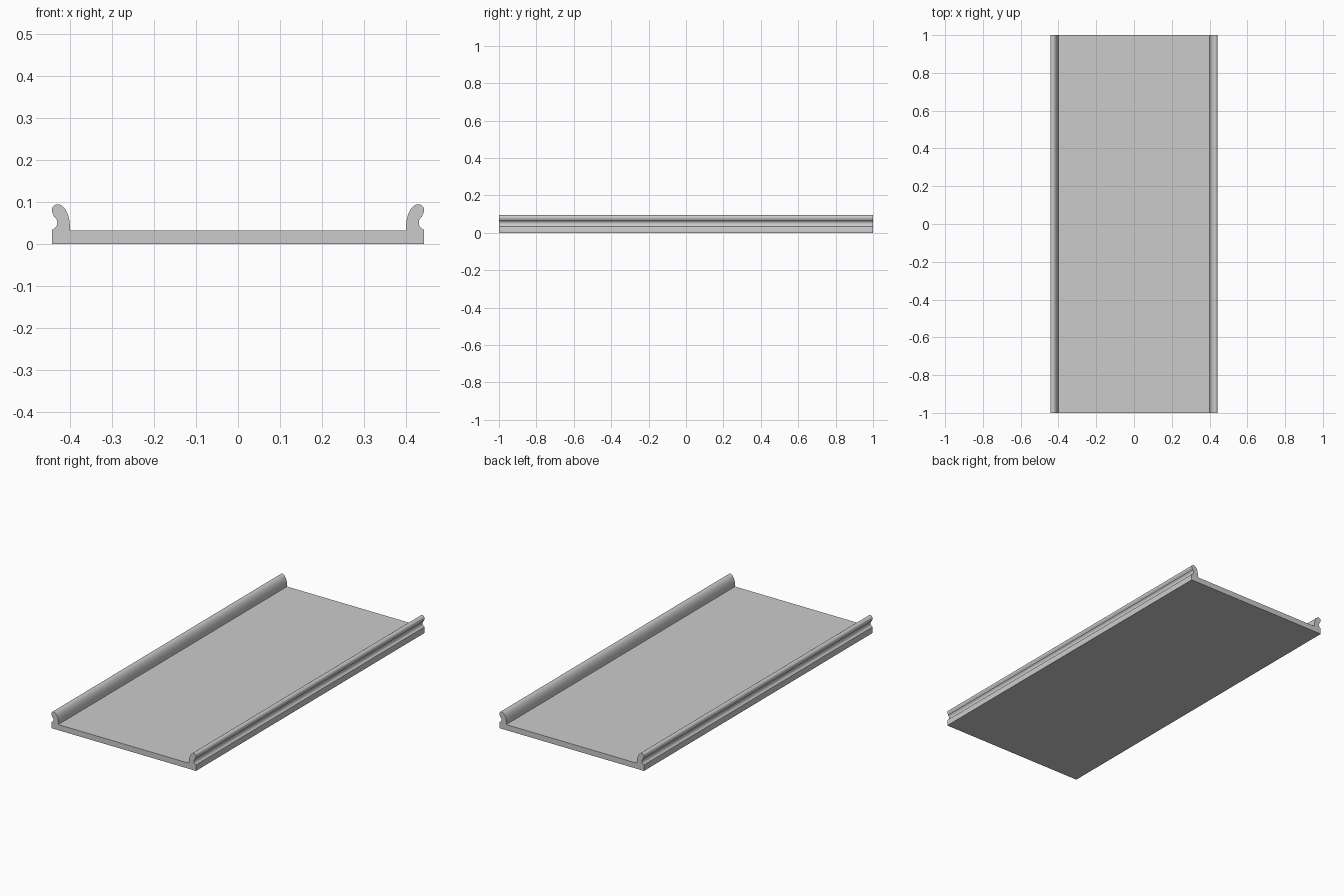
import bpy, bmesh
from math import cos, sin, radians

cube = bpy.data.objects.get("Cube")
if cube:
    bpy.data.objects.remove(cube, do_unlink=True)

LENGTH = 2.0
HALF_WIDTH = 0.443
FLOOR_TOP = 0.031

grey = bpy.data.materials.new("light_grey")
grey.use_nodes = True
grey.diffuse_color = (0.6, 0.6, 0.6, 1)
grey.node_tree.nodes["Principled BSDF"].inputs["Base Color"].default_value = (0.6, 0.6, 0.6, 1)


def arc(cx, cz, rx, rz, start, end, steps):
    """Points along an elliptical arc, angles in degrees."""
    angles = [radians(start + (end - start) * i / steps) for i in range(steps + 1)]
    return [(cx + rx * cos(a), cz + rz * sin(a)) for a in angles]


# Left half of the cross-section, from the bottom outer corner to the floor
half = [(HALF_WIDTH, 0), (HALF_WIDTH, FLOOR_TOP)]
half += arc(0.4475, 0.05, 0.0175, 0.0175, 253, 122, 12)     # outer finger groove
half += arc(0.429, 0.08, 0.014, 0.014, -45, 90, 14)         # rounded lip
half += arc(0.429, 0.04, 0.029, 0.054, 90, 180, 14)[1:]     # inner curve
half += [(0.40, FLOOR_TOP)]

# Mirror the half and extrude the closed outline along y
outline = half + [(-x, z) for x, z in reversed(half)]
bm = bmesh.new()
front = bm.faces.new([bm.verts.new((x, -LENGTH / 2, z)) for x, z in outline])
extruded = bmesh.ops.extrude_face_region(bm, geom=[front], use_keep_orig=True)
back_verts = [v for v in extruded["geom"] if isinstance(v, bmesh.types.BMVert)]
bmesh.ops.translate(bm, verts=back_verts, vec=(0, LENGTH, 0))
bmesh.ops.recalc_face_normals(bm, faces=bm.faces)

mesh = bpy.data.meshes.new("railed_tray")
bm.to_mesh(mesh)
bm.free()
mesh.materials.append(grey)
tray = bpy.data.objects.new("railed_tray", mesh)
bpy.context.collection.objects.link(tray)

# Smooth rails with crisp corners
bpy.ops.object.select_all(action="DESELECT")
tray.select_set(True)
bpy.context.view_layer.objects.active = tray
bpy.ops.object.shade_smooth_by_angle(angle=radians(30))
